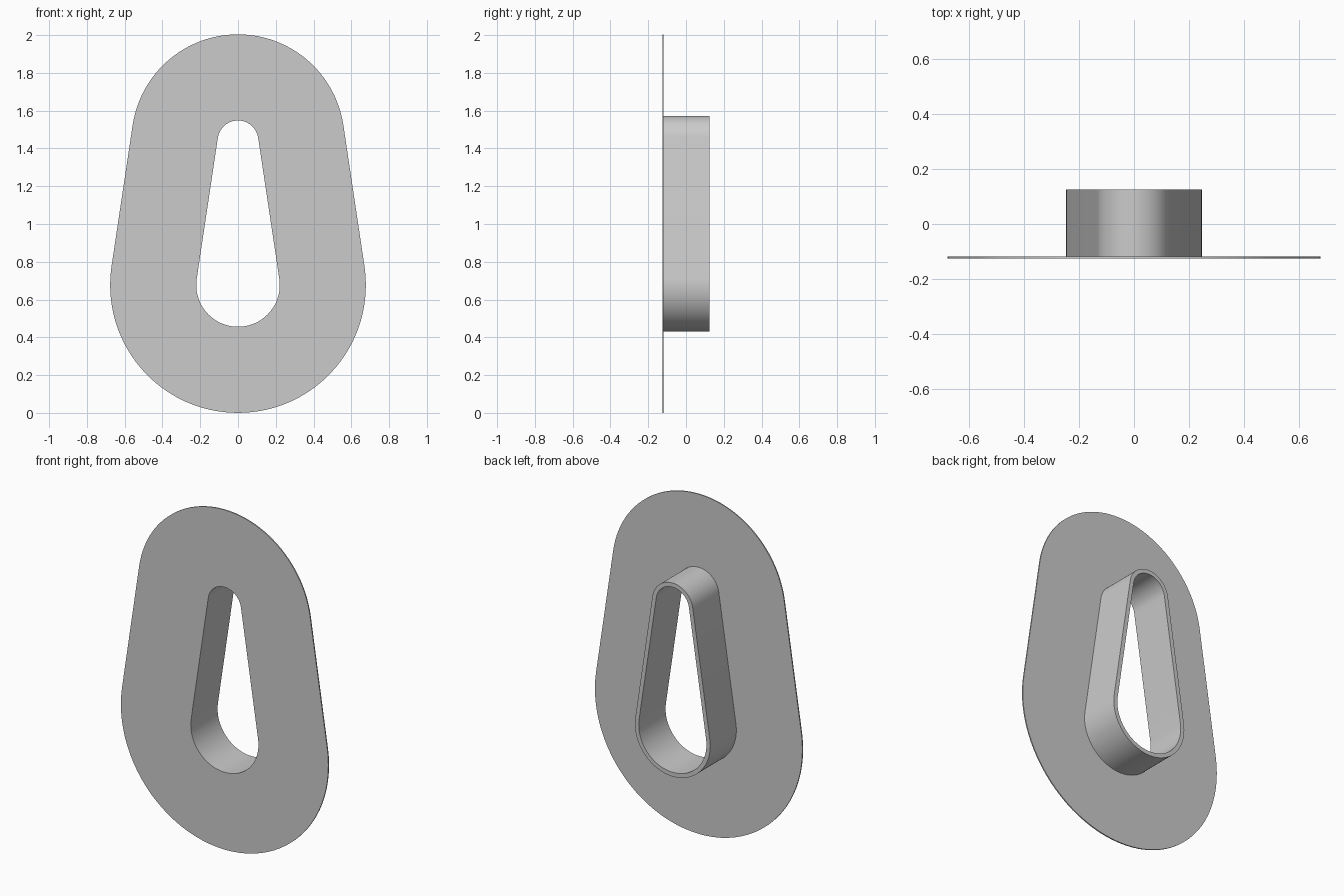
import bpy, bmesh, math

cube = bpy.data.objects.get("Cube")
if cube:
    bpy.data.objects.remove(cube)

grey = bpy.data.materials.new("plain_grey")
grey.use_nodes = True
COLOUR = (0.6, 0.6, 0.6, 1)
grey.diffuse_color = COLOUR
grey.node_tree.nodes["Principled BSDF"].inputs["Base Color"].default_value = COLOUR

# Two circles joined by tangents define the opening; every edge is an offset of it
LOW_Z, LOW_R = 0.677, 0.221
HIGH_Z, HIGH_R = 1.44, 0.108
TILT = math.asin((LOW_R - HIGH_R) / (HIGH_Z - LOW_Z))
STEPS = 48


def outline(offset):
    points = []
    for z, r, start, end in (
        (HIGH_Z, HIGH_R, TILT, math.pi - TILT),
        (LOW_Z, LOW_R, math.pi - TILT, 2 * math.pi + TILT),
    ):
        for i in range(STEPS + 1):
            a = start + (end - start) * i / STEPS
            points.append(((r + offset) * math.cos(a), z + (r + offset) * math.sin(a)))
    return points


def hollow_prism(name, inner, outer, front, back):
    bm = bmesh.new()
    loops = [
        [bm.verts.new((x, y, z)) for x, z in outline(offset)]
        for offset, y in ((outer, front), (outer, back), (inner, back), (inner, front))
    ]
    count = len(loops[0])
    for k in range(4):
        a, b = loops[k], loops[(k + 1) % 4]
        for i in range(count):
            j = (i + 1) % count
            bm.faces.new((a[i], a[j], b[j], b[i]))
    bmesh.ops.recalc_face_normals(bm, faces=bm.faces)
    mesh = bpy.data.meshes.new(name)
    bm.to_mesh(mesh)
    bm.free()
    mesh.materials.append(grey)
    obj = bpy.data.objects.new(name, mesh)
    bpy.context.collection.objects.link(obj)
    bpy.ops.object.select_all(action="DESELECT")
    obj.select_set(True)
    bpy.context.view_layer.objects.active = obj
    bpy.ops.object.shade_smooth_by_angle(angle=math.radians(30))
    return obj


# Thin front flange
hollow_prism("flange_plate", 0, 0.456, -0.125, -0.118)
# Collar standing behind the opening
hollow_prism("collar", 0, 0.025, -0.118, 0.125)
